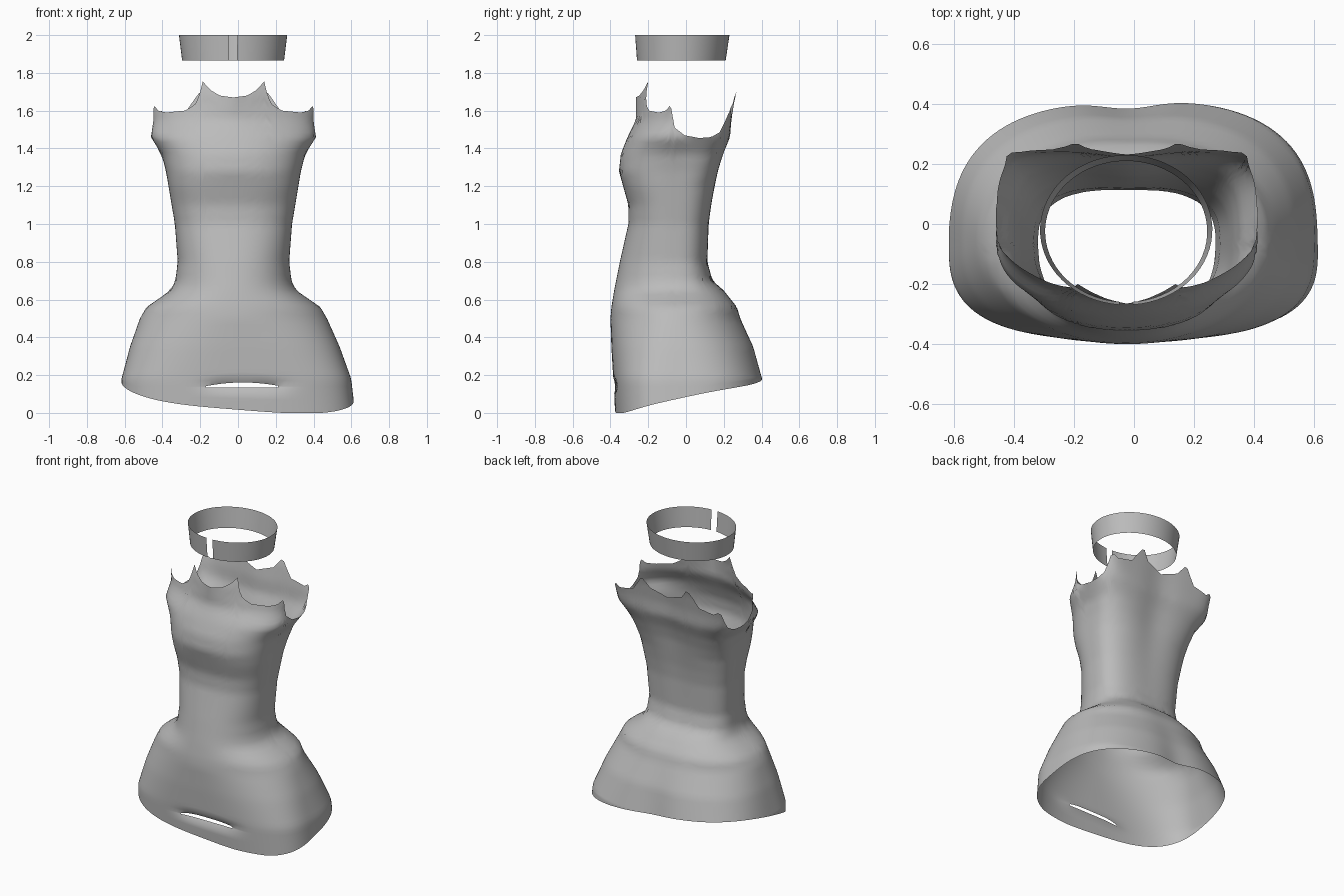
import bpy, bmesh, math

if "Cube" in bpy.data.objects:
    bpy.data.objects.remove(bpy.data.objects["Cube"])

COLS, ROWS, LOW = 144, 54, 4
WIDEST_Y = -.06

# Body outline: height, half width, front y, back y
OUTLINE = [
    (0.00, .62, -.375, .42), (0.18, .608, -.385, .41), (0.35, .555, -.395, .365),
    (0.50, .495, -.40, .295), (0.56, .46, -.395, .275), (0.65, .33, -.38, .20),
    (0.70, .307, -.37, .14), (0.80, .295, -.35, .115), (1.00, .31, -.305, .125),
    (1.10, .327, -.305, .14), (1.28, .357, -.355, .175), (1.37, .38, -.345, .20),
    (1.46, .437, -.31, .235), (1.55, .422, -.265, .24), (1.67, .443, -.265, .26),
    (1.76, .445, -.237, .29),
]
# Squareness of the section: height, front, back
SQUARENESS = [(0, 3.0, 2.8), (.18, 3.0, 2.8), (.5, 2.1, 2.2), (.7, 2.2, 2.7),
              (1.2, 2.6, 3.0), (1.46, 2.1, 5.0), (1.55, 1.7, 9.0), (1.65, 1.3, 12.)]
# Depth of the hollow along the spine by height
SPINE = [(0, .035), (.4, .012), (.7, 0), (1.0, .006), (1.3, .018), (2, .015)]
# Upper edge height by angle from the front centre: neckline, shoulder, armhole, back
TOP_EDGE = [(0, 1.67), (10, 1.68), (18, 1.71), (25, 1.755), (28, 1.69), (33, 1.63),
            (42, 1.60), (64, 1.59), (76, 1.60), (84, 1.63), (87, 1.57), (90, 1.51),
            (100, 1.47), (114, 1.455), (124, 1.46), (130, 1.485), (133, 1.54),
            (136, 1.61), (140, 1.58), (150, 1.60), (159, 1.71), (165, 1.64), (180, 1.60)]


def lookup(table, k):
    """Linear interpolation of a keyed table."""
    k = min(max(k, table[0][0]), table[-1][0])
    for a, b in zip(table, table[1:]):
        if k <= b[0]:
            f = (k - a[0]) / (b[0] - a[0])
            return [p + (q - p) * f for p, q in zip(a[1:], b[1:])]


def body_point(deg, z):
    half, front, back = lookup(OUTLINE, z)
    nf, nb = lookup(SQUARENESS, z)
    s, c = math.sin(math.radians(deg)), math.cos(math.radians(deg))
    n, depth = (nf, WIDEST_Y - front) if c > 0 else (nb, back - WIDEST_Y)
    r = (abs(s) ** n + abs(c) ** n) ** (-1 / n)
    x = -.024 * min(1, z / .5) + s * r * half
    y = WIDEST_Y - c * r * depth
    if c < 0:                                   # soft hollow along the spine
        y -= lookup(SPINE, z)[0] * math.exp(-((x + .02) / .12) ** 2)
    else:                                       # crease above the front hem
        y += 0.025 * math.exp(-((z - .145) / .022) ** 2 - ((x - .04) / .22) ** 4)
    return x, y, z


def grid_object(name, rows, closed, mat, hole=None):
    """Skin a list of vertex rows into a smooth open shell."""
    bm = bmesh.new()
    vs = [[bm.verts.new(p) for p in row] for row in rows]
    n = len(rows[0])
    for k, (a, b) in enumerate(zip(vs, vs[1:])):
        for i in range(n if closed else n - 1):
            j = (i + 1) % n
            f = bm.faces.new((a[i], a[j], b[j], b[i]))
            if hole and hole(k, f.calc_center_median()):
                bm.faces.remove(f)
    me = bpy.data.meshes.new(name)
    bm.to_mesh(me)
    bm.free()
    me.materials.append(mat)
    for p in me.polygons:
        p.use_smooth = True
    ob = bpy.data.objects.new(name, me)
    bpy.context.collection.objects.link(ob)
    return ob


grey = bpy.data.materials.new("plain grey")
grey.diffuse_color = (.5, .5, .5, 1)
grey.use_nodes = True
grey.node_tree.nodes["Principled BSDF"].inputs["Base Color"].default_value = grey.diffuse_color

# Dress: each column runs from the sloping hem to the shaped upper edge
columns = []
for i in range(COLS):
    deg = 360 * i / COLS
    hx, hy, _ = body_point(deg, .08)
    hem = max(0, .10 + .22 * hy - .08 * hx + .035 * (hx / .62) ** 4)
    top = lookup(TOP_EDGE, min(deg, 360 - deg))[0]
    mid = max(.135, hem + .03)                  # level of the slit's lower lip
    lip = mid + .006 + .02 * max(0, 1 - ((hx - .03) / .2) ** 2)
    zs = [hem + (mid - hem) * k / LOW for k in range(LOW + 1)]
    zs += [lip + (top - lip) * k / ROWS for k in range(ROWS + 1)]
    columns.append([body_point(deg, z) for z in zs])
rows = [list(r) for r in zip(*columns)]


def front_slit(k, c):
    return k == LOW and c.y < -.2 and -.16 < c.x < .2


grid_object("dress", rows, True, grey, front_slit)

# Collar band: tapered open loop with a narrow gap at the front
collar = []
for z, rx, ry, cy in ((1.865, .27, .235, -.025), (2.0, .287, .25, -.02)):
    arc = [math.radians(4.5 + 351 * k / 64) for k in range(65)]
    collar.append([(-.026 + rx * math.sin(a), cy - ry * math.cos(a), z) for a in arc])
grid_object("collar_band", collar, False, grey)
